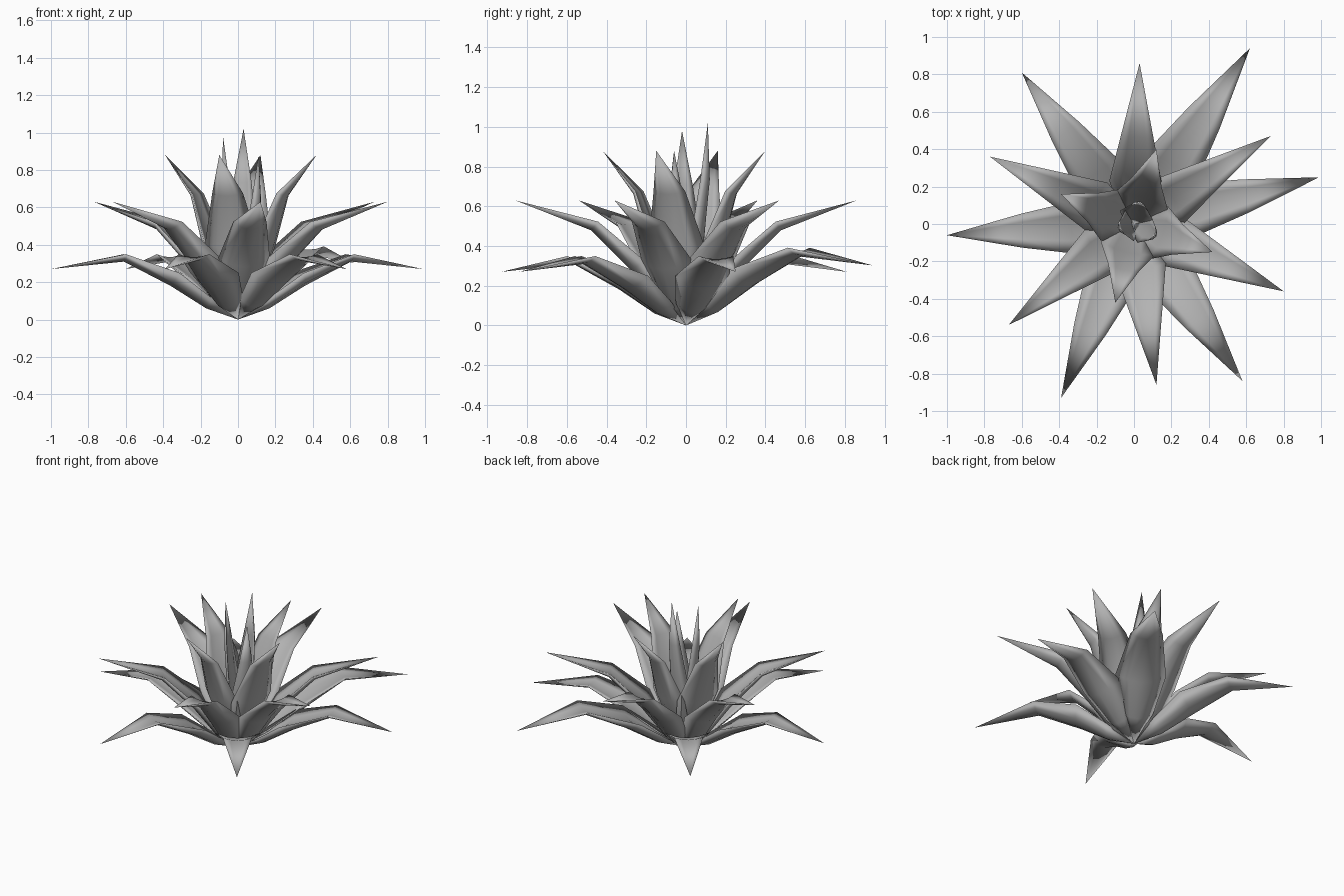
import bpy, bmesh
from mathutils import Vector

cube = bpy.data.objects.get("Cube")
if cube:
    bpy.data.objects.remove(cube)

# One plain grey for the whole plant
GREY = (0.45, 0.45, 0.45, 1)
mat = bpy.data.materials.new("leaf grey")
mat.use_nodes = True
mat.diffuse_color = GREY
bsdf = next(n for n in mat.node_tree.nodes if n.type == 'BSDF_PRINCIPLED')
bsdf.inputs["Base Color"].default_value = GREY
bsdf.inputs["Roughness"].default_value = 0.7

# Cross-section loop of a leaf: (position across, lift), under side then upper side
SECTION = [(u, u * u) for u in (-1, -0.5, 0, 0.5, 1)]
SECTION += [(u, 0.6 + 0.4 * u * u) for u in (0.5, 0, -0.5)]


def leaf(name, profile, tip_xy, size=1.0):
    """Fleshy channelled leaf: profile rows are radius, height, half width, rim lift."""
    tip_xy = Vector(tip_xy)
    out = Vector((*tip_xy.normalized(), 0))
    side = Vector((-out.y, out.x, 0))
    stretch = tip_xy.length / profile[-1][0]
    bm = bmesh.new()
    rows = []
    for i, (r, z, half, rim) in enumerate(profile):
        centre = out * r * stretch + Vector((0, 0, z * size))
        if half == 0:
            rows.append([bm.verts.new(centre)] * len(SECTION))
            continue
        (r0, z0), (r1, z1) = profile[i - 1][:2], profile[i + 1][:2]
        along = Vector((r1 - r0, z1 - z0)).normalized()
        lift = Vector((0, 0, along.x)) - out * along.y
        rows.append([bm.verts.new(centre + (side * u * half + lift * h * rim) * size)
                     for u, h in SECTION])
    for a, b in zip(rows, rows[1:]):
        for j in range(len(SECTION)):
            corners = (a[j - 1], b[j - 1], b[j], a[j])
            bm.faces.new(list(dict.fromkeys(corners)))
    bmesh.ops.recalc_face_normals(bm, faces=bm.faces)
    for f in bm.faces:
        f.smooth = True
    mesh = bpy.data.meshes.new(name)
    bm.to_mesh(mesh)
    bm.free()
    mesh.materials.append(mat)
    bpy.context.collection.objects.link(bpy.data.objects.new(name, mesh))


# Leaf shapes from the ground ring to the heart
OUTER = ((0, 0, 0, 0), (.17, .06, .09, .06), (.36, .18, .14, .08),
         (.61, .31, .09, .04), (1, .27, 0, 0))
MIDDLE = ((0, 0, 0, 0), (.13, .08, .09, .05), (.28, .28, .14, .07),
          (.48, .48, .09, .05), (.86, .63, 0, 0))
UPPER = ((0, 0, 0, 0), (.09, .13, .10, .05), (.19, .38, .15, .06),
         (.27, .66, .085, .035), (.43, .88, 0, 0))
CORE = ((0, 0, 0, 0), (.04, .15, .06, .03), (.09, .42, .09, .045),
        (.12, .72, .05, .035), (.11, 1, 0, 0))

# Tip positions, going round each ring
RINGS = (
    ("outer_leaf", OUTER, ((.62, .94, 1.12), (.99, .25, 1), (.58, -.84, 1),
                           (-.39, -.93, 1), (-1, -.06, 1), (-.60, .81, 1))),
    ("middle_leaf", MIDDLE, ((.73, .47, 1), (.80, -.36, 1), (.12, -.86, 1),
                             (-.67, -.54, 1), (-.77, .36, 1), (.03, .86, 1))),
    ("upper_leaf", UPPER, ((.42, -.15, 1), (-.10, -.42, 1), (-.39, .16, 1), (.12, .40, 1))),
    ("core_leaf", CORE, ((.03, .11, 1.02), (-.08, -.02, .98), (.11, -.06, .88))),
)
for name, profile, tips in RINGS:
    for n, (x, y, size) in enumerate(tips, 1):
        leaf(f"{name}_{n}", profile, (x, y), size)
